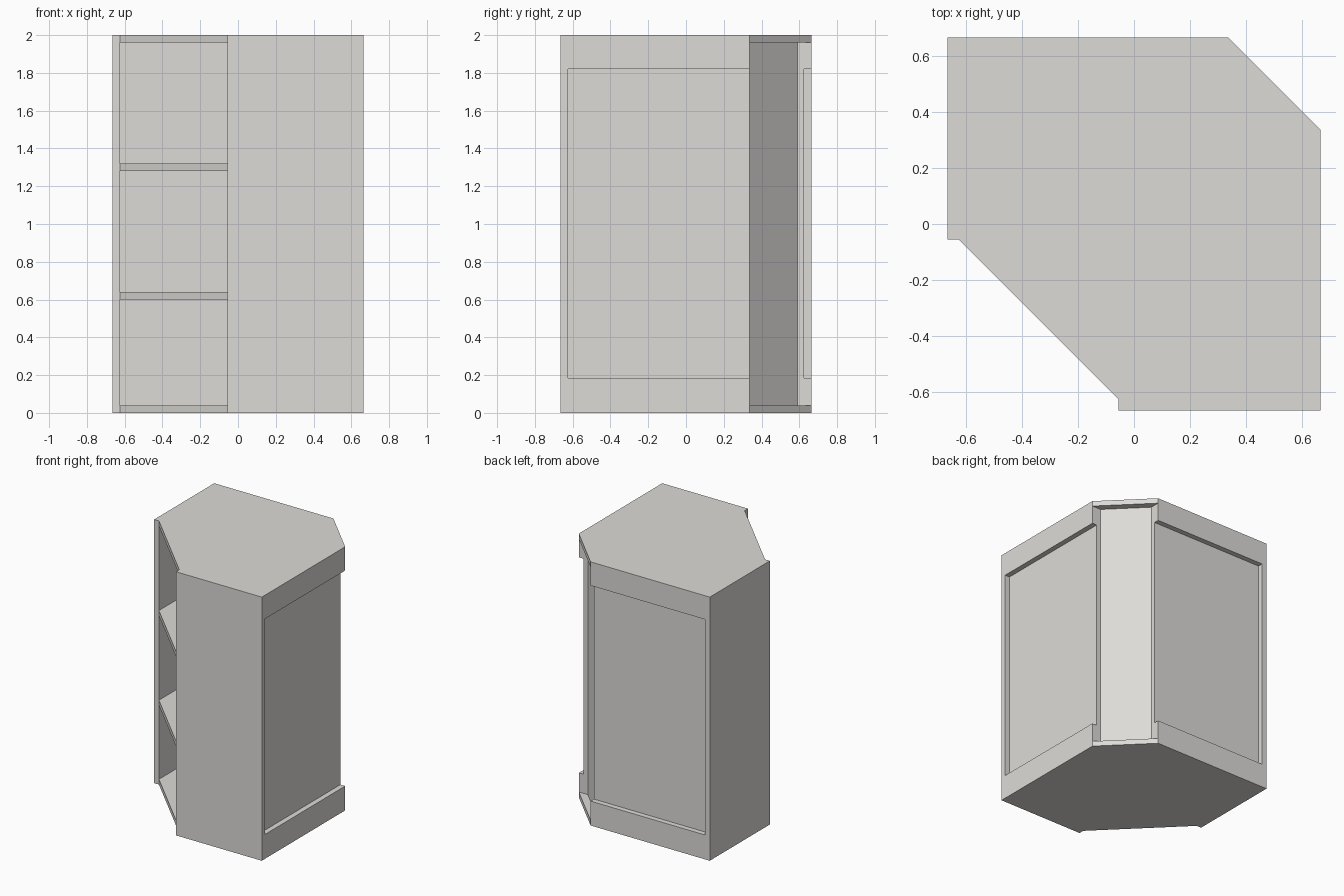
import bpy, bmesh

if "Cube" in bpy.data.objects:
    bpy.data.objects.remove(bpy.data.objects["Cube"])

T = 0.04             # board thickness
R = 0.665            # half width of the cabinet
I = R - T            # inner face of the side boards
F = -0.055           # front ends of the side boards
C = 0.335            # start of the chamfered back corner
P = I - 0.035        # inner face of the recessed panels

paint = bpy.data.materials.new("light_grey")
paint.diffuse_color = (0.72, 0.71, 0.685, 1)
paint.use_nodes = True
paint.node_tree.nodes["Principled BSDF"].inputs["Base Color"].default_value = paint.diffuse_color


def prism(name, outline, z0, z1):
    """Extrude a counter-clockwise plan outline from z0 to z1."""
    bm = bmesh.new()
    low = [bm.verts.new((x, y, z0)) for x, y in outline]
    high = [bm.verts.new((x, y, z1)) for x, y in outline]
    bm.faces.new(low[::-1])
    bm.faces.new(high)
    n = len(outline)
    for i in range(n):
        j = (i + 1) % n
        bm.faces.new((low[i], low[j], high[j], high[i]))
    bmesh.ops.recalc_face_normals(bm, faces=bm.faces)
    mesh = bpy.data.meshes.new(name)
    bm.to_mesh(mesh)
    bm.free()
    mesh.materials.append(paint)
    obj = bpy.data.objects.new(name, mesh)
    bpy.context.collection.objects.link(obj)
    return obj


def pair(name_a, name_b, x0, x1, y0, y1, z0, z1):
    """A board plus its twin mirrored across the cabinet's diagonal (x, y) -> (y, x)."""
    box = [(x0, y0), (x1, y0), (x1, y1), (x0, y1)]
    prism(name_a, box, z0, z1)
    prism(name_b, [(y, x) for x, y in box][::-1], z0, z1)


# full height side boards
pair("left_side", "front_side", -R, -I, F, R, 0, 2)
# the front board runs on to the right edge, the left board to the back edge

# top and bottom boards
board = [(-I, F), (F, -I), (R, -I), (R, C), (C, R), (-I, R)]
prism("bottom_board", board, 0, T)
prism("top_board", board, 2 - T, 2)

# shelves
k = P + C - 0.05     # x + y along the inner face of the corner panel
shelf = [(-I, F), (F, -I), (P, -I), (P, k - P), (k - P, P), (-I, P)]
for name, z in (("lower_shelf", 0.60), ("upper_shelf", 1.28)):
    prism(name, shelf, z, z + T)

# rails and recessed panels on the right and back
pair("right_lower_rail", "back_lower_rail", I, R, -I, C, T, 0.185)
pair("right_upper_rail", "back_upper_rail", I, R, -I, C, 1.82, 2 - T)
pair("right_panel", "back_panel", P, I, -I, C, T, 2 - T)

# slanted panel across the back corner
prism("corner_panel", [(P, C), (C, P), (C - 0.05, P), (P, C - 0.05)], T, 2 - T)
